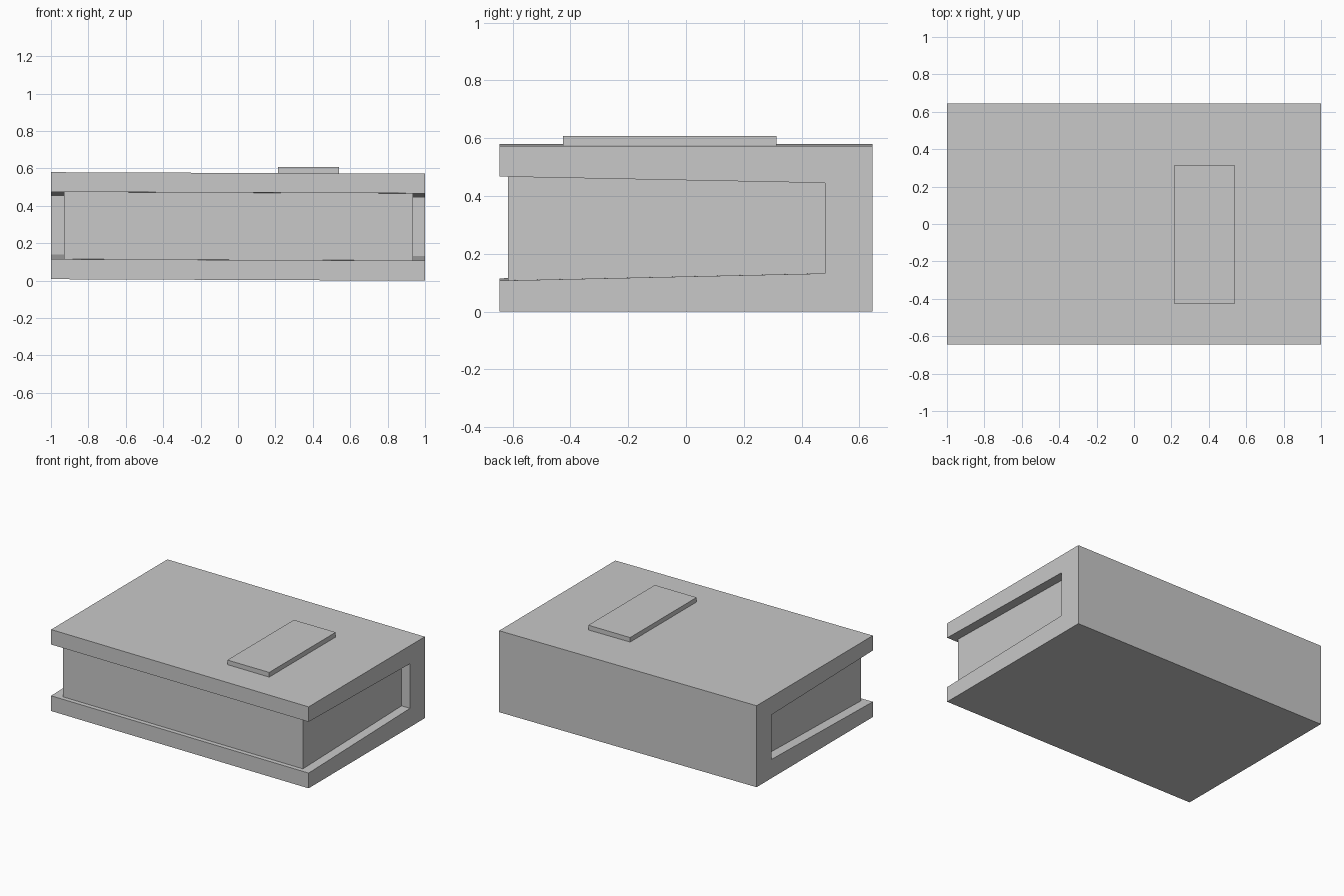
import bpy
import bmesh

if "Cube" in bpy.data.objects:
    bpy.data.objects.remove(bpy.data.objects["Cube"], do_unlink=True)

grey = bpy.data.materials.new("light grey")
grey.use_nodes = True
colour = (0.58, 0.58, 0.58, 1)
grey.diffuse_color = colour
grey.node_tree.nodes["Principled BSDF"].inputs["Base Color"].default_value = colour


def extrude_profile(name, profile, x0, x1, lean=0.0):
    """Sweep a (y, z) outline from x0 to x1, rising by lean per unit towards -x."""
    bm = bmesh.new()
    ends = [[bm.verts.new((x, y, z + lean * (1 - x))) for y, z in profile]
            for x in (x0, x1)]
    bm.faces.new(ends[0])
    bm.faces.new(ends[1][::-1])
    count = len(profile)
    for i in range(count):
        j = (i + 1) % count
        bm.faces.new((ends[0][i], ends[1][i], ends[1][j], ends[0][j]))
    bmesh.ops.recalc_face_normals(bm, faces=bm.faces)
    mesh = bpy.data.meshes.new(name)
    bm.to_mesh(mesh)
    bm.free()
    mesh.materials.append(grey)
    obj = bpy.data.objects.new(name, mesh)
    bpy.context.collection.objects.link(obj)
    return obj


def rectangle(y0, y1, z0, z1):
    return [(y0, z0), (y1, z0), (y1, z1), (y0, z1)]


# Wrapped cover: floor, back wall and roof in one C-shaped outline
cover = [(-0.645, 0), (0.645, 0), (0.645, 0.572), (-0.645, 0.572),
         (-0.645, 0.467), (0.48, 0.445), (0.48, 0.132), (-0.645, 0.107)]
extrude_profile("cover", cover, -1, 1, lean=0.004)

# Inner block, recessed at the front and both ends
extrude_profile("inner_block", rectangle(-0.615, 0.49, 0.1, 0.471),
                -0.93, 0.935, lean=0.004)

# Raised plate on the roof
extrude_profile("top_plate", rectangle(-0.425, 0.313, 0.57, 0.607), 0.215, 0.54)
